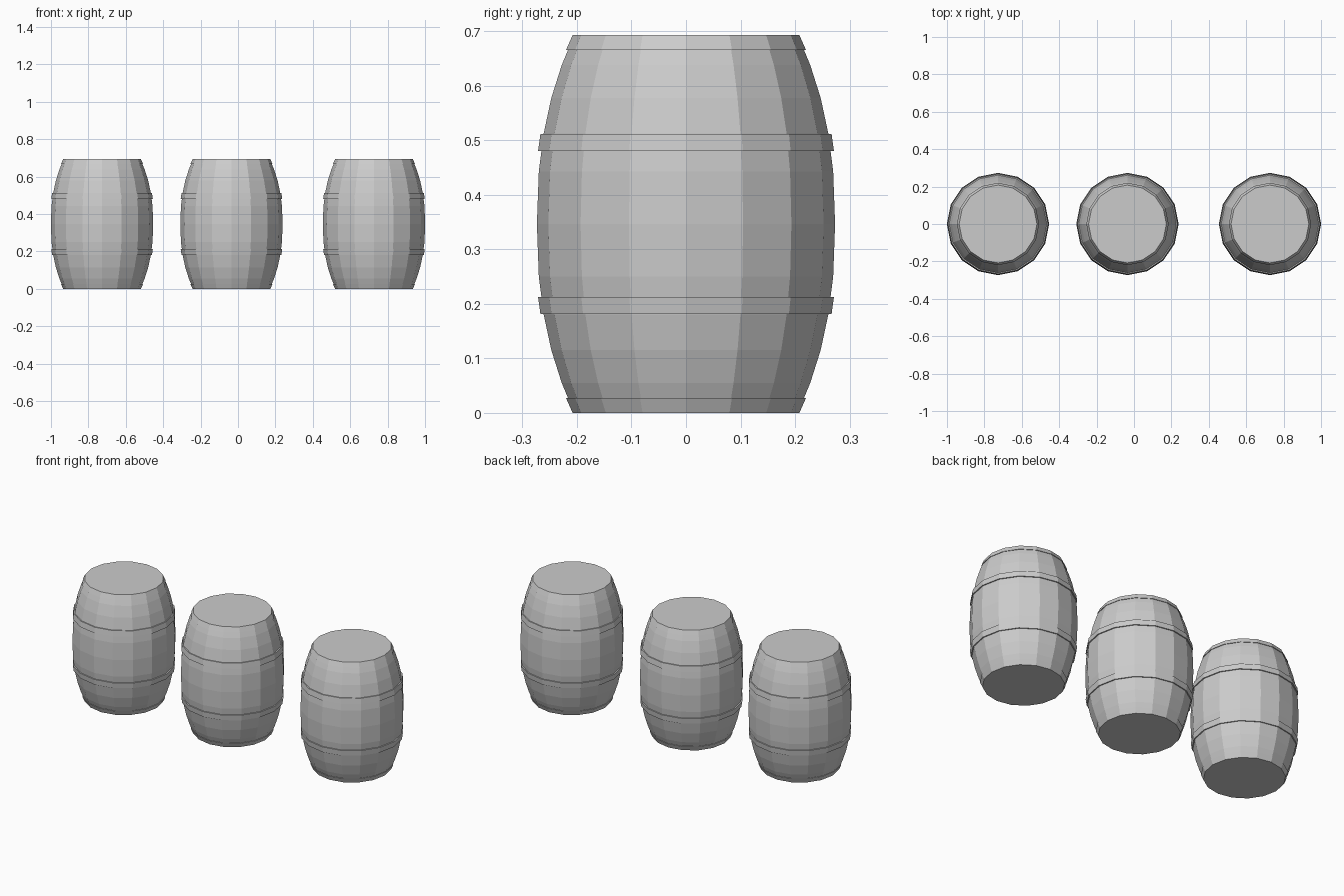
import bpy, bmesh
from math import cos, sin, tau

if "Cube" in bpy.data.objects:
    bpy.data.objects.remove(bpy.data.objects["Cube"])

SIDES = 16
H = 0.693


def lathe(name, profile, x, closed):
    """Spin an (r, z) profile about z; closed profiles make hoops, open ones are capped."""
    bm = bmesh.new()
    rings = [[bm.verts.new((r * cos(tau * i / SIDES), r * sin(tau * i / SIDES), z))
              for i in range(SIDES)] for r, z in profile]
    pairs = list(zip(rings, rings[1:]))
    if closed:
        pairs.append((rings[-1], rings[0]))
    else:
        bm.faces.new(rings[0][::-1])
        bm.faces.new(rings[-1])
    for a, b in pairs:
        for i in range(SIDES):
            j = (i + 1) % SIDES
            bm.faces.new((a[i], a[j], b[j], b[i]))
    bmesh.ops.recalc_face_normals(bm, faces=bm.faces)
    mesh = bpy.data.meshes.new(name)
    bm.to_mesh(mesh)
    bm.free()
    ob = bpy.data.objects.new(name, mesh)
    ob.location.x = x
    bpy.context.collection.objects.link(ob)
    return ob


# Bulging stave profile, mirrored about mid height
half = [(0.205, 0), (0.228, 0.055), (0.247, 0.115), (0.261, 0.18), (0.270, 0.25)]
body = half + [(0.2735, H / 2)] + [(r, H - z) for r, z in reversed(half)]

# Hoops: outer radius and height at lower and upper edge
hoops = {"end_hoop": ((0.208, 0.0), (0.220, 0.027)),
         "belly_hoop": ((0.267, 0.181), (0.2715, 0.213))}
T = 0.009

for n, x in enumerate((-0.727, -0.035, 0.727), 1):
    lathe(f"barrel_{n}_body", body, x, False)
    for name, ((r0, z0), (r1, z1)) in hoops.items():
        section = [(r0, z0), (r1, z1), (r1 - T, z1), (r0 - T, z0)]
        lathe(f"barrel_{n}_lower_{name}", section, x, True)
        lathe(f"barrel_{n}_upper_{name}", [(r, H - z) for r, z in section], x, True)
